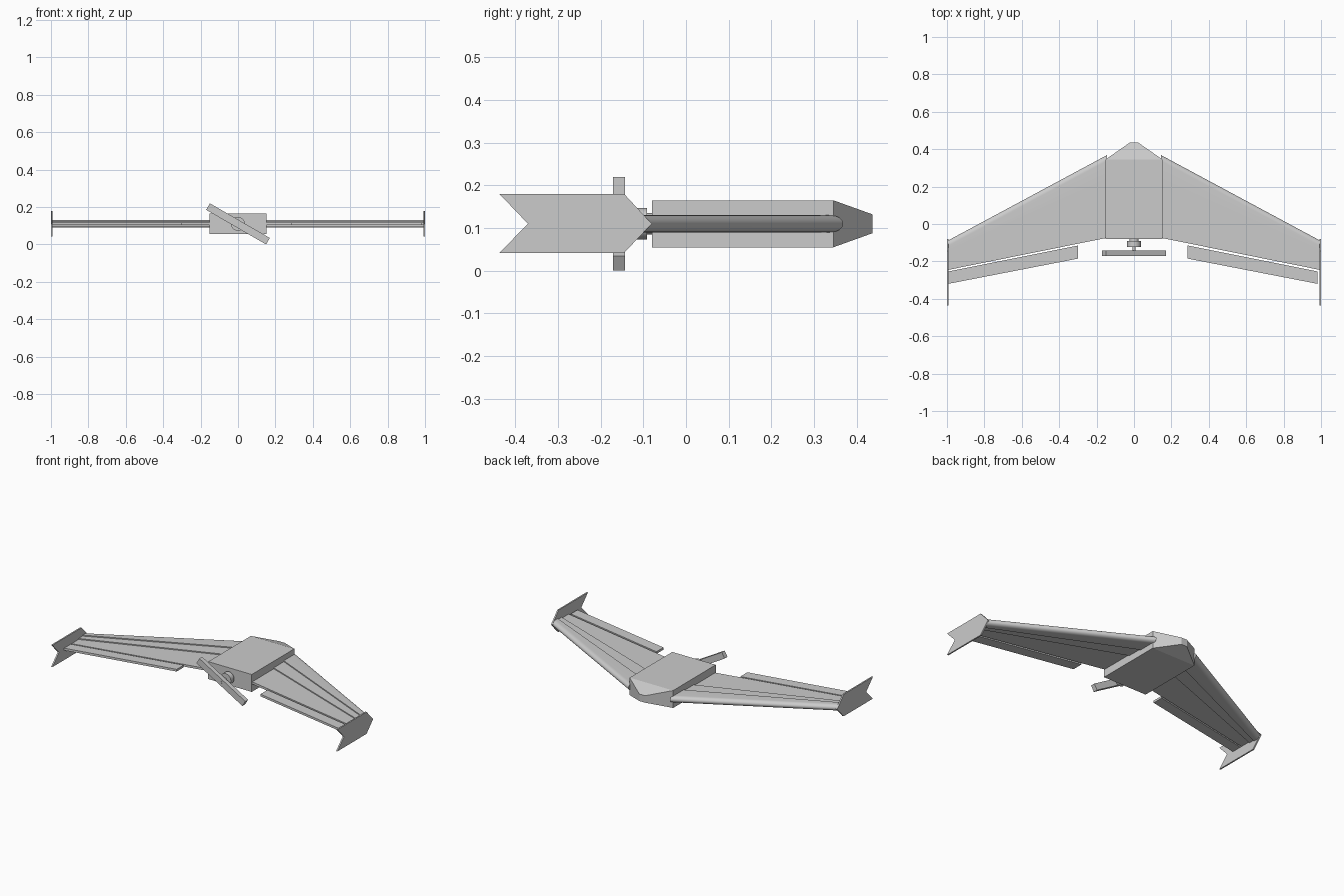
import bpy, bmesh
from math import sin, cos, pi, radians
from mathutils import Matrix, Vector

cube = bpy.data.objects.get("Cube")
if cube:
    bpy.data.objects.remove(cube, do_unlink=True)

GREY = (0.6, 0.6, 0.6, 1)
mat = bpy.data.materials.new("light grey")
mat.use_nodes = True
mat.diffuse_color = GREY
mat.node_tree.nodes["Principled BSDF"].inputs["Base Color"].default_value = GREY

MID = 0.11  # height of the wing plane


def finish(bm, name, smooth=False):
    bmesh.ops.recalc_face_normals(bm, faces=bm.faces)
    mesh = bpy.data.meshes.new(name)
    bm.to_mesh(mesh)
    bm.free()
    mesh.materials.append(mat)
    ob = bpy.data.objects.new(name, mesh)
    bpy.context.collection.objects.link(ob)
    if smooth:
        bpy.ops.object.select_all(action="DESELECT")
        ob.select_set(True)
        bpy.context.view_layer.objects.active = ob
        bpy.ops.object.shade_smooth_by_angle(angle=radians(35))
    return ob


def loft(name, rings, smooth=False):
    """Skin between equal-length rings of points and cap both ends."""
    bm = bmesh.new()
    loops = [[bm.verts.new(p) for p in ring] for ring in rings]
    for a, b in zip(loops, loops[1:]):
        for i in range(len(a)):
            j = (i + 1) % len(a)
            bm.faces.new((a[i], a[j], b[j], b[i]))
    bm.faces.new(loops[0])
    bm.faces.new(loops[-1])
    return finish(bm, name, smooth)


def cylinder(name, radius, y0, y1):
    bm = bmesh.new()
    bmesh.ops.create_cone(bm, cap_ends=True, segments=32, radius1=radius,
                          radius2=radius, depth=y1 - y0)
    bm.transform(Matrix.Translation((0, (y0 + y1) / 2, MID)) @ Matrix.Rotation(pi / 2, 4, "X"))
    return finish(bm, name, True)


def rect(y, half_w, half_h):
    return [(sx * half_w, y, MID + sz * half_h)
            for sx, sz in ((-1, -1), (1, -1), (1, 1), (-1, 1))]


def wing_section(x, lead, step1, step2, trail):
    """Stepped section with a rounded leading edge."""
    thick, middle, core, nose = 0.02, 0.0135, 0.007, 0.03
    top = [(trail, core), (step2, core), (step2, middle), (step1, middle), (step1, thick)]
    arc = [(lead - nose + nose * sin(a), thick * cos(a))
           for a in (pi * i / 16 for i in range(17))]
    outline = top + arc + [(y, -z) for y, z in reversed(top)]
    return [(x, y, MID + z) for y, z in outline]


# Fuselage with tapered nose
loft("fuselage", [rect(-0.08, 0.152, 0.055), rect(0.345, 0.152, 0.055), rect(0.437, 0.02, 0.022)])

FIN = [(-0.437, 0.18), (-0.145, 0.18), (-0.08, MID), (-0.145, 0.042), (-0.437, 0.042), (-0.37, MID)]
ELEVON = [(0.293, -0.115), (0.293, -0.185), (0.988, -0.32), (0.988, -0.254)]

for side, s in (("left", 1), ("right", -1)):
    # Wing panel
    loft(side + "_wing", [wing_section(s * 0.145, 0.368, 0.243, 0.142, -0.074),
                          wing_section(s * 0.992, -0.087, -0.137, -0.176, -0.245)], True)
    # Notched winglet
    loft(side + "_winglet", [[(s * x, y, z) for y, z in FIN] for x in (0.991, 1.0)])
    # Elevon behind the wing
    loft(side + "_elevon", [[(s * x - 0.006, y, MID + dz) for x, y in ELEVON]
                            for dz in (-0.007, 0.007)])

# Motor and shaft
cylinder("motor_mount", 0.025, -0.092, -0.078)
cylinder("motor", 0.037, -0.124, -0.091)
cylinder("propeller_shaft", 0.008, -0.172, -0.12)

# Two-bladed propeller
bm = bmesh.new()
bmesh.ops.create_cube(bm, size=1)
bm.transform(Matrix.Translation((0, -0.157, MID)) @ Matrix.Rotation(radians(30), 4, "Y")
             @ Matrix.Diagonal(Vector((0.37, 0.028, 0.04, 1))))
finish(bm, "propeller")
